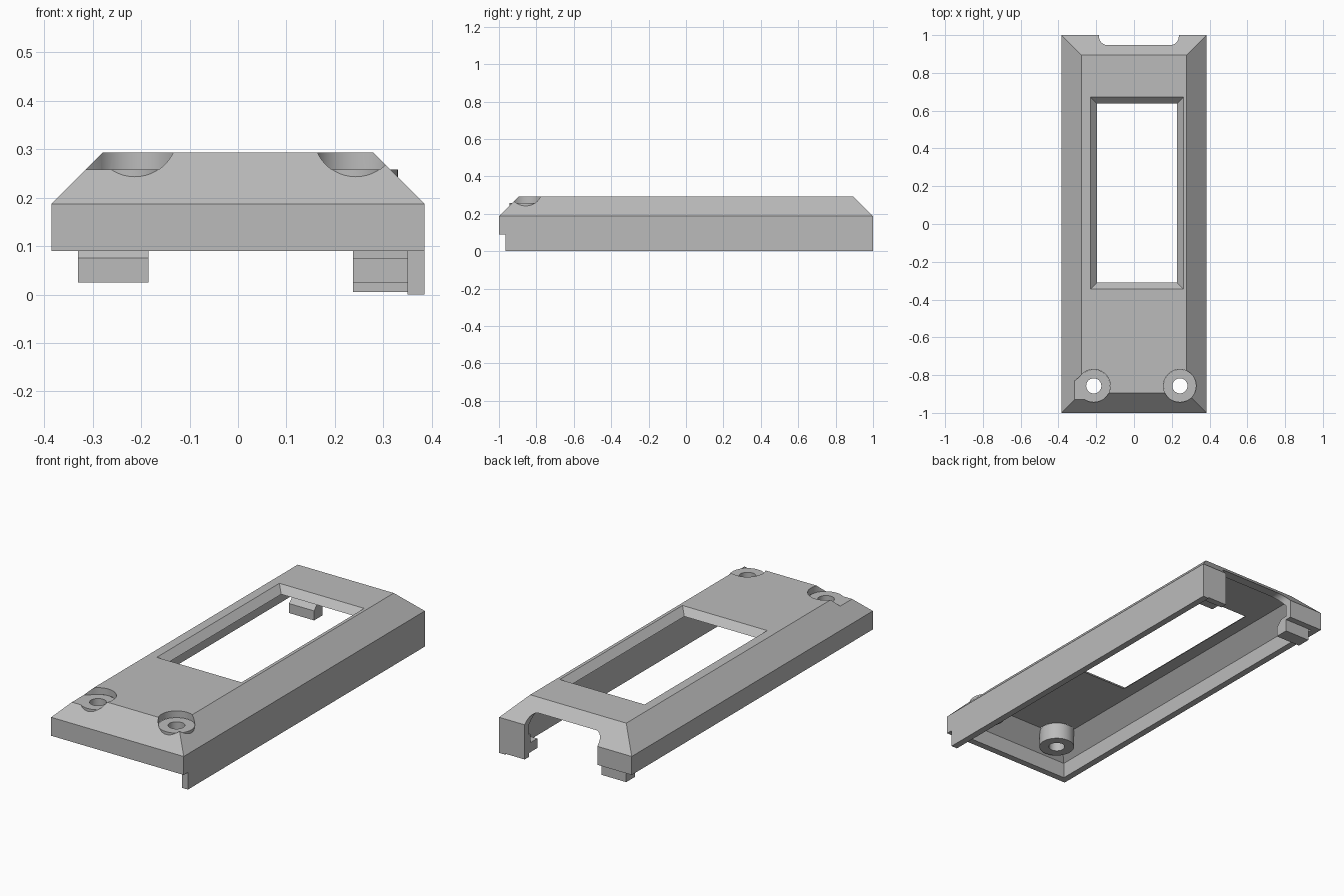
import bpy, bmesh, math

old = bpy.data.objects.get("Cube")
if old:
    bpy.data.objects.remove(old, do_unlink=True)

GREY = (0.5, 0.5, 0.5, 1)
mat = bpy.data.materials.new("plain grey")
mat.use_nodes = True
mat.diffuse_color = GREY
mat.node_tree.nodes["Principled BSDF"].inputs["Base Color"].default_value = GREY


def loft(name, rings):
    """Closed solid through a stack of matching point rings."""
    bm = bmesh.new()
    loops = [[bm.verts.new(p) for p in ring] for ring in rings]
    n = len(loops[0])
    for a, b in zip(loops, loops[1:]):
        for i in range(n):
            j = (i + 1) % n
            bm.faces.new((a[i], a[j], b[j], b[i]))
    bm.faces.new(loops[0][::-1])
    bm.faces.new(loops[-1])
    bmesh.ops.recalc_face_normals(bm, faces=bm.faces)
    mesh = bpy.data.meshes.new(name)
    bm.to_mesh(mesh)
    bm.free()
    mesh.materials.append(mat)
    obj = bpy.data.objects.new(name, mesh)
    bpy.context.collection.objects.link(obj)
    return obj


def rect(x0, x1, y0, y1, z):
    return [(x0, y0, z), (x1, y0, z), (x1, y1, z), (x0, y1, z)]


def box(name, x0, x1, y0, y1, z0, z1):
    return loft(name, [rect(x0, x1, y0, y1, z0), rect(x0, x1, y0, y1, z1)])


def prism_z(name, pts, z0, z1):
    return loft(name, [[(x, y, z) for x, y in pts] for z in (z0, z1)])


def circle(cx, cy, r, n=48):
    return [(cx + r * math.cos(2 * math.pi * i / n),
             cy + r * math.sin(2 * math.pi * i / n)) for i in range(n)]


def combine(target, tool, op):
    mod = target.modifiers.new(op, 'BOOLEAN')
    mod.operation, mod.solver, mod.object = op, 'EXACT', tool
    bpy.context.view_layer.objects.active = target
    bpy.ops.object.modifier_apply(modifier=mod.name)
    bpy.data.objects.remove(tool, do_unlink=True)


T = 0.035                       # wall thickness
W, L = 0.385, 1.0               # outer half width and half length
RIM, EAVE, TOP = 0.09, 0.187, 0.293
FLOOR = TOP - T
SLOPE = TOP - EAVE


def hull(name, w, l, z0, eave, top):
    s = top - eave
    return loft(name, [rect(-w, w, -l, l, z0), rect(-w, w, -l, l, eave),
                       rect(-w + s, w - s, -l + s, l - s, top)])


# Hollow cover with chamfered roof
cover = hull("cover", W, L, RIM, EAVE, TOP)
inner_eave = EAVE + T - T * math.sqrt(2)
combine(cover, hull("cavity", W - T, L - T, 0, inner_eave, FLOOR), 'DIFFERENCE')

# Deep side skirt and rear corner post
combine(cover, box("side_skirt", W - T, W, -L + T, L, 0, 0.12), 'UNION')
combine(cover, box("rear_post", 0.22, W - T / 2, L - T, L, 0.005, 0.12), 'UNION')

# Rear opening with rounded upper corners
NX0, NX1, NZ, R = -0.185, 0.237, 0.24, 0.045
arch = [(NX0, -0.1), (NX1, -0.1)]
for cx, start in ((NX1 - R, 0), (NX0 + R, 90)):
    for i in range(9):
        a = math.radians(start + i * 90 / 8)
        arch.append((cx + R * math.cos(a), NZ - R + R * math.sin(a)))
combine(cover, loft("rear_opening", [[(x, y, z) for x, z in arch] for y in (0.85, 1.1)]),
        'DIFFERENCE')

# Window with bevelled sides
E = 0.02                        # overshoot past both plate surfaces
combine(cover, loft("window", [
    rect(-0.195 + E, 0.227 - E, -0.31 + E, 0.637 - E, FLOOR - E),
    rect(-0.23 - E, 0.262 + E, -0.345 - E, 0.672 + E, TOP + E)]), 'DIFFERENCE')

# Screw bosses, their recesses and holes
BY, BR = -0.857, 0.087
for bx in (-0.213, 0.243):
    combine(cover, prism_z("boss", circle(bx, BY, BR), 0.17, FLOOR), 'UNION')
    combine(cover, prism_z("recess", circle(bx, BY, BR + 0.0005), FLOOR, 0.4), 'DIFFERENCE')
    combine(cover, prism_z("screw_hole", circle(bx, BY, 0.04), 0.1, 0.4), 'DIFFERENCE')

# Corner relief beside one recess
relief = [(-0.33, -0.94), (-0.213, -0.94), (-0.213, BY), (-0.265, -0.79), (-0.33, -0.843)]
combine(cover, prism_z("relief", relief, FLOOR, 0.4), 'DIFFERENCE')

# Rear snap clips, each an extruded hook profile
hooks = {
    "clip_right": (-0.33, -0.185,
                   [(0.967, 0.025), (0.895, 0.025), (0.895, 0.075), (0.93, 0.11), (0.967, 0.11)]),
    "clip_left": (0.237, W - T,
                  [(0.967, 0.025), (0.895, 0.025), (0.895, 0.075), (0.95, 0.075),
                   (0.95, 0.12), (0.967, 0.12)]),
}
parts = [cover]
for name, (x0, x1, prof) in hooks.items():
    parts.append(loft(name, [[(x, y, z) for y, z in prof] for x in (x0, x1)]))

# Smooth round walls, crisp edges
bpy.ops.object.select_all(action='DESELECT')
for p in parts:
    p.select_set(True)
bpy.context.view_layer.objects.active = cover
bpy.ops.object.shade_smooth_by_angle(angle=math.radians(30))
